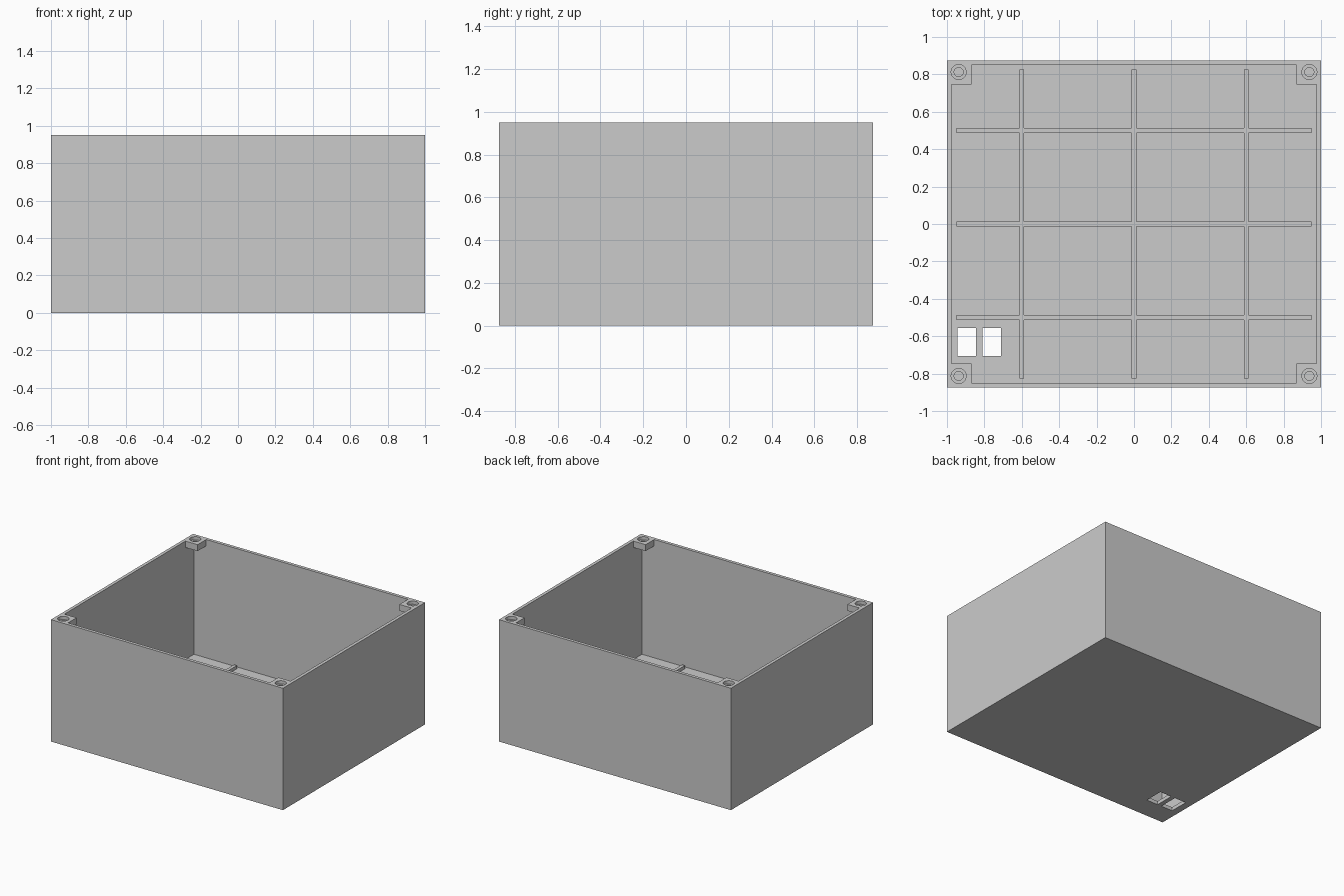
import bpy
import bmesh
from mathutils import Matrix, Vector

cube = bpy.data.objects.get("Cube")
if cube:
    bpy.data.objects.remove(cube, do_unlink=True)

# Overall size of the open enclosure
HX, HY, HEIGHT = 1.0, 0.875, 0.95
WALL, FLOOR = 0.025, 0.028
BOSS, BOSS_HEIGHT = 0.13, 0.05
HOLE_INSET = 0.0625
RIB, RIB_TOP = 0.025, 0.053

grey = bpy.data.materials.new("light grey plastic")
grey.use_nodes = True
grey.diffuse_color = (0.6, 0.6, 0.6, 1)
grey.node_tree.nodes["Principled BSDF"].inputs["Base Color"].default_value = grey.diffuse_color


def add_object(name, bm):
    bmesh.ops.recalc_face_normals(bm, faces=bm.faces)
    mesh = bpy.data.meshes.new(name)
    bm.to_mesh(mesh)
    bm.free()
    mesh.materials.append(grey)
    obj = bpy.data.objects.new(name, mesh)
    bpy.context.collection.objects.link(obj)
    return obj


def box(name, x0, x1, y0, y1, z0, z1):
    bm = bmesh.new()
    low, high = Vector((x0, y0, z0)), Vector((x1, y1, z1))
    place = Matrix.Translation((low + high) / 2) @ Matrix.Diagonal((*(high - low), 1))
    bmesh.ops.create_cube(bm, size=1, matrix=place)
    return add_object(name, bm)


def cylinder(name, x, y, z0, z1, radius):
    bm = bmesh.new()
    bmesh.ops.create_cone(bm, cap_ends=True, segments=32, radius1=radius, radius2=radius,
                          depth=z1 - z0, matrix=Matrix.Translation((x, y, (z0 + z1) / 2)))
    return add_object(name, bm)


def combine(target, tool, operation):
    tool.hide_render = True
    mod = target.modifiers.new("combine", "BOOLEAN")
    mod.operation, mod.solver, mod.object = operation, "EXACT", tool
    bpy.context.view_layer.objects.active = target
    bpy.ops.object.modifier_apply(modifier=mod.name)
    bpy.data.objects.remove(tool, do_unlink=True)


# Box shell hollowed below the corner bosses
ix, iy = HX - WALL, HY - WALL
bx, by = HX - BOSS, HY - BOSS
body = box("enclosure_body", -HX, HX, -HY, HY, 0, HEIGHT)
combine(body, box("cavity", -ix, ix, -iy, iy, FLOOR, HEIGHT - BOSS_HEIGHT), "DIFFERENCE")

# Cross-shaped opening that leaves a boss in every corner
outline = [(bx, iy), (bx, by), (ix, by)]
outline += [(x, -y) for x, y in reversed(outline)]
outline += [(-x, y) for x, y in reversed(outline)]
bm = bmesh.new()
face = bm.faces.new([bm.verts.new((x, y, HEIGHT / 2)) for x, y in outline])
top = bmesh.ops.extrude_face_region(bm, geom=[face])["geom"]
bmesh.ops.translate(bm, vec=(0, 0, HEIGHT),
                    verts=[v for v in top if isinstance(v, bmesh.types.BMVert)])
combine(body, add_object("opening", bm), "DIFFERENCE")

# Counterbored screw holes in the bosses
for sx in (-1, 1):
    for sy in (-1, 1):
        x, y = sx * (HX - HOLE_INSET), sy * (HY - HOLE_INSET)
        combine(body, cylinder("bore", x, y, HEIGHT - 0.025, HEIGHT + 0.1, 0.04), "DIFFERENCE")
        combine(body, cylinder("hole", x, y, HEIGHT - 0.1, HEIGHT + 0.1, 0.024), "DIFFERENCE")

# Two rectangular cable slots through the floor
for x in (-0.945, -0.81):
    combine(body, box("slot", x, x + 0.1, -0.705, -0.555, -0.1, 0.1), "DIFFERENCE")

# Grid of stiffening ribs on the floor
ribs = None
for i in (-1, 0, 1):
    x, y = i * 0.6, i * 0.5
    across = box("floor_ribs", -0.948, 0.948, y - RIB / 2, y + RIB / 2, FLOOR - 0.01, RIB_TOP)
    along = box("rib", x - RIB / 2, x + RIB / 2, -0.826, 0.826, FLOOR - 0.01, RIB_TOP)
    if ribs:
        combine(ribs, across, "UNION")
    else:
        ribs = across
    combine(ribs, along, "UNION")

# Flat walls with rounded hole sides
for obj in (body, ribs):
    bpy.ops.object.select_all(action="DESELECT")
    obj.select_set(True)
    bpy.context.view_layer.objects.active = obj
    bpy.ops.object.shade_smooth_by_angle()
